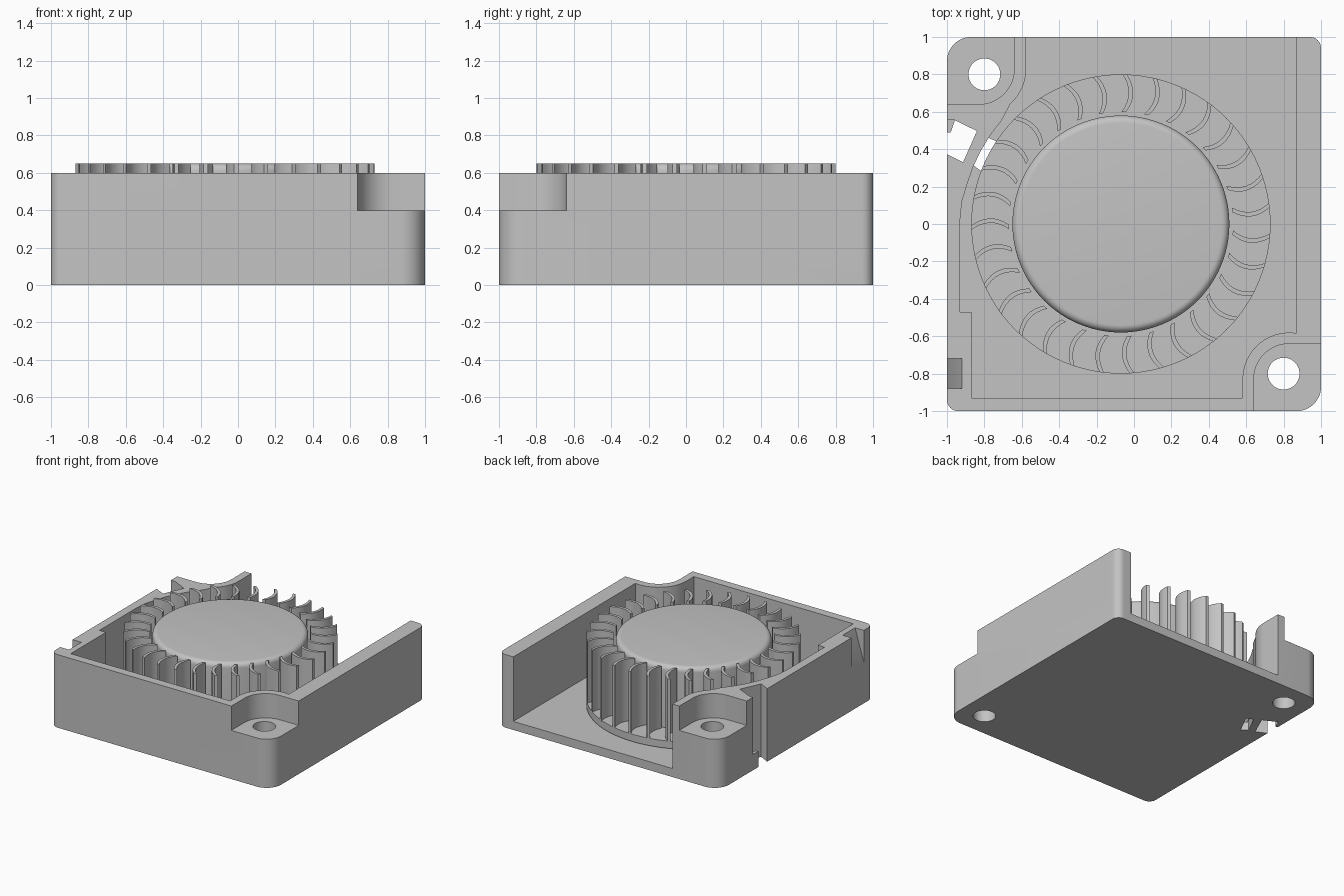
import bpy, bmesh, math
from mathutils import Vector

cube = bpy.data.objects.get("Cube")
if cube:
    bpy.data.objects.remove(cube, do_unlink=True)

grey = bpy.data.materials.new("plain_grey")
grey.use_nodes = True
colour = (0.55, 0.55, 0.55, 1)
grey.diffuse_color = colour
grey.node_tree.nodes["Principled BSDF"].inputs["Base Color"].default_value = colour

WALL_TOP, FLOOR, EAR = 0.6, 0.07, 0.4
FAN_X, FAN_TOP, DISC_TOP, DISC_BOTTOM = -0.07, 0.65, 0.14, 0.08


def arc(cx, cy, r, a0, a1, n=12):
    """Points on an arc, angles in degrees."""
    angles = [math.radians(a0 + (a1 - a0) * i / n) for i in range(n + 1)]
    return [(cx + r * math.cos(a), cy + r * math.sin(a)) for a in angles]


def add_prism(bm, points, z0, z1):
    """Extrude a flat outline from z0 to z1."""
    face = bm.faces.new([bm.verts.new((x, y, z0)) for x, y in points])
    moved = bmesh.ops.extrude_face_region(bm, geom=[face])["geom"]
    verts = [v for v in moved if isinstance(v, bmesh.types.BMVert)]
    bmesh.ops.translate(bm, vec=(0, 0, z1 - z0), verts=verts)


def make_object(name, bm):
    bmesh.ops.recalc_face_normals(bm, faces=bm.faces)
    mesh = bpy.data.meshes.new(name)
    bm.to_mesh(mesh)
    bm.free()
    mesh.materials.append(grey)
    obj = bpy.data.objects.new(name, mesh)
    bpy.context.collection.objects.link(obj)
    return obj


def prism(name, points, z0, z1):
    bm = bmesh.new()
    add_prism(bm, points, z0, z1)
    return make_object(name, bm)


def activate(obj):
    bpy.ops.object.select_all(action="DESELECT")
    obj.select_set(True)
    bpy.context.view_layer.objects.active = obj


def cut(target, cutter):
    cutter.hide_render = True
    mod = target.modifiers.new("cut", "BOOLEAN")
    mod.operation = "DIFFERENCE"
    mod.solver = "EXACT"
    mod.object = cutter
    activate(target)
    bpy.ops.object.modifier_apply(modifier=mod.name)
    bpy.data.objects.remove(cutter, do_unlink=True)


def smooth(obj):
    activate(obj)
    bpy.ops.object.shade_smooth_by_angle(angle=math.radians(30))


def turned(points, side):
    """Half turn about the centre when side is -1."""
    return [(x * side, y * side) for x, y in points]


# Housing block with two small and two large corner radii
outline = []
for i, (sx, sy, r) in enumerate([(1, 1, 0.06), (-1, 1, 0.13), (-1, -1, 0.06), (1, -1, 0.13)]):
    outline += arc(sx * (1 - r), sy * (1 - r), r, i * 90, i * 90 + 90)
housing = prism("housing", outline, 0, WALL_TOP)

# Spiral air chamber, open at the back
chamber = [(0.87, 1.1)] + arc(0.83, -0.83, 0.25, 81, 180)
chamber += [(0.58, -0.93), (-0.87, -0.93), (-0.87, -0.47), (-0.93, -0.47)]
chamber += [(-0.93, 0.02), (-0.92, 0.12), (-0.893, 0.21), (-0.86, 0.305), (-0.82, 0.39),
            (-0.765, 0.48), (-0.71, 0.55)]
chamber += arc(-0.83, 0.83, 0.253, -48, 0) + [(-0.577, 1.1)]
cut(housing, prism("chamber_cutter", chamber, FLOOR, 1))

# Lowered screw ears with holes, and tapered clip notches
for side in (1, -1):
    ear = arc(0.83, -0.83, 0.19, 90, 180) + [(0.64, -1.1), (1.1, -1.1), (1.1, -0.64)]
    cut(housing, prism("ear_cutter", turned(ear, side), EAR, 1))
    hole = arc(0.8, -0.8, 0.085, 0, 360, 40)[:-1]
    cut(housing, prism("hole_cutter", turned(hole, side), -0.1, 1))
    notch = bmesh.new()
    add_prism(notch, [(1, 0.34), (0.92, 0.6), (0.92, 0.7), (1.1, 0.7), (1.1, 0.34)], 0.72, 0.88)
    for v in notch.verts:
        x, z, y = v.co
        v.co = Vector((x * side, y * side + (0.005 if side > 0 else 0), z))
    cut(housing, make_object("notch_cutter", notch))

# Cable channel outside the spiral wall, with a low tooth, and a slot inside it
channel = [(-0.957, 0.555), (-0.84, 0.497), (-0.914, 0.33), (-1.1, 0.424)]
cut(housing, prism("channel_cutter", channel + [(-1.1, 0.49), (-0.98, 0.49)], -0.1, 1))
cut(housing, prism("tooth_cutter", channel + [(-1.1, 0.565)], 0.13, 1))
slot = [(-0.786, 0.465), (-0.733, 0.44), (-0.813, 0.28), (-0.86, 0.315)]
cut(housing, prism("slot_cutter", slot, -0.1, FLOOR + 0.01))
smooth(housing)

# Fan hub and base disc, turned from one profile
profile = [(0, FAN_TOP)] + arc(0.54, FAN_TOP - 0.04, 0.04, 90, 0, 6)
profile += [(0.58, DISC_TOP), (0.8, DISC_TOP), (0.8, DISC_BOTTOM), (0, DISC_BOTTOM)]
bm = bmesh.new()
ring = [bm.verts.new((r, 0, z)) for r, z in profile]
edges = [bm.edges.new(pair) for pair in zip(ring, ring[1:])]
bmesh.ops.spin(bm, geom=ring + edges, cent=(0, 0, 0), axis=(0, 0, 1),
               angle=math.tau, steps=96, use_duplicate=False)
bmesh.ops.remove_doubles(bm, verts=bm.verts, dist=0.0005)
hub = make_object("fan_hub", bm)
hub.location.x = FAN_X
smooth(hub)

# Curved fan blades
BLADES, STEPS = 31, 8
bm = bmesh.new()
for k in range(BLADES):
    start = math.radians(88.5) + math.tau * k / BLADES
    sides = ([], [])
    for i in range(STEPS + 1):
        t = i / STEPS
        r = 0.6 + 0.2 * t
        bow = -0.035 * 4 * t * (1 - t)
        for edge, offset in zip(sides, (-0.012, 0.012)):
            a = start + (bow + offset) / r
            edge.append((r * math.cos(a), r * math.sin(a)))
    add_prism(bm, sides[0] + sides[1][::-1], DISC_TOP - 0.01, FAN_TOP)
blades = make_object("fan_blades", bm)
blades.location.x = FAN_X
smooth(blades)
